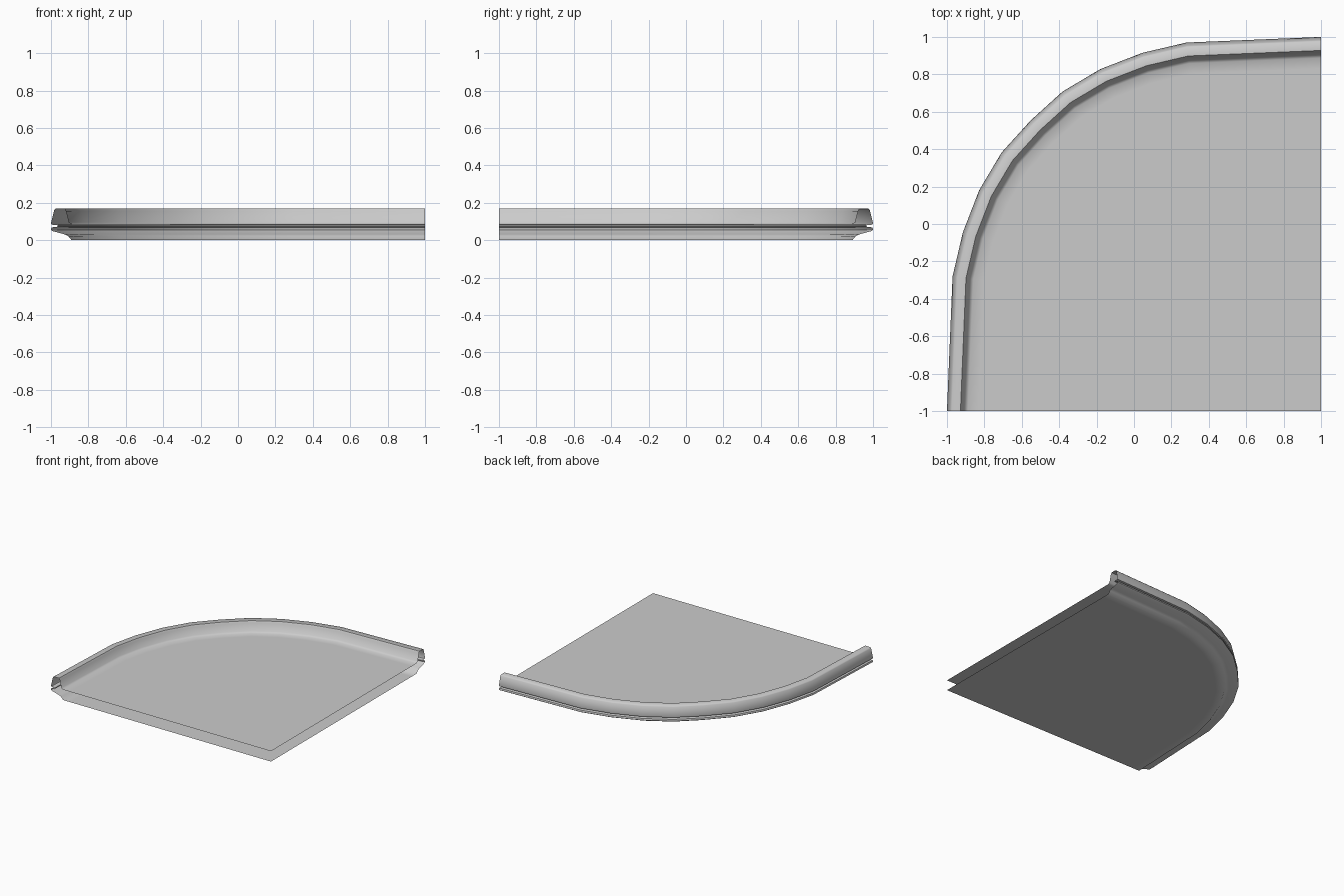
import bpy, bmesh
from mathutils import Vector

if "Cube" in bpy.data.objects:
    bpy.data.objects.remove(bpy.data.objects["Cube"])

# Outer outline of the quarter tray: first half, then mirrored over the diagonal
half = [(-1, -1), (-0.97, -0.28), (-0.915, -0.045), (-0.828, 0.18), (-0.708, 0.382)]
path = [Vector(p) for p in half + [(-0.553, 0.553)] + [(-y, -x) for x, y in reversed(half)]]

# Cross-section of the shell: (inset from outline, height), top sheet to bottom sheet
profile = [(0.17, 0.085), (0.112, 0.085), (0.095, 0.095), (0.08, 0.155), (0.072, 0.17),
           (0.025, 0.17), (0.018, 0.162), (0.0, 0.09), (0.003, 0.083), (0.035, 0.08),
           (0.035, 0.072), (0.003, 0.068), (0.0, 0.055), (0.01, 0.048), (0.07, 0.032),
           (0.092, 0.022), (0.11, 0.0), (0.17, 0.0)]


def inward(i):
    """Mitred inward direction at a path point; the cut ends stay on their cut planes."""
    if i == 0:
        return Vector((1, 0))
    if i == len(path) - 1:
        return Vector((0, -1))
    a = (path[i] - path[i - 1]).normalized()
    b = (path[i + 1] - path[i]).normalized()
    n = Vector((a.y + b.y, -a.x - b.x)).normalized()
    return n / n.dot(Vector((a.y, -a.x)))


bm = bmesh.new()
rings = []
for i, p in enumerate(path):
    n = inward(i)
    rings.append([bm.verts.new((*(p + n * d), z)) for d, z in profile])

# Rim and groove swept around the outline
for r, s in zip(rings, rings[1:]):
    for j in range(len(profile) - 1):
        bm.faces.new((r[j], r[j + 1], s[j + 1], s[j]))

# Flat top and bottom sheets running to the cut corner
for k in (0, -1):
    corner = bm.verts.new((1, -1, profile[k][1]))
    bm.faces.new([r[k] for r in rings] + [corner])

bmesh.ops.recalc_face_normals(bm, faces=bm.faces[:])
top = max(bm.faces, key=lambda f: f.calc_center_median().z)
if top.normal.z < 0:
    bmesh.ops.reverse_faces(bm, faces=bm.faces[:])
mesh = bpy.data.meshes.new("tray_corner")
bm.to_mesh(mesh)
bm.free()
tray = bpy.data.objects.new("tray_corner", mesh)
bpy.context.collection.objects.link(tray)
bpy.context.view_layer.objects.active = tray
tray.select_set(True)
bpy.ops.object.shade_smooth_by_angle(angle=0.9)
